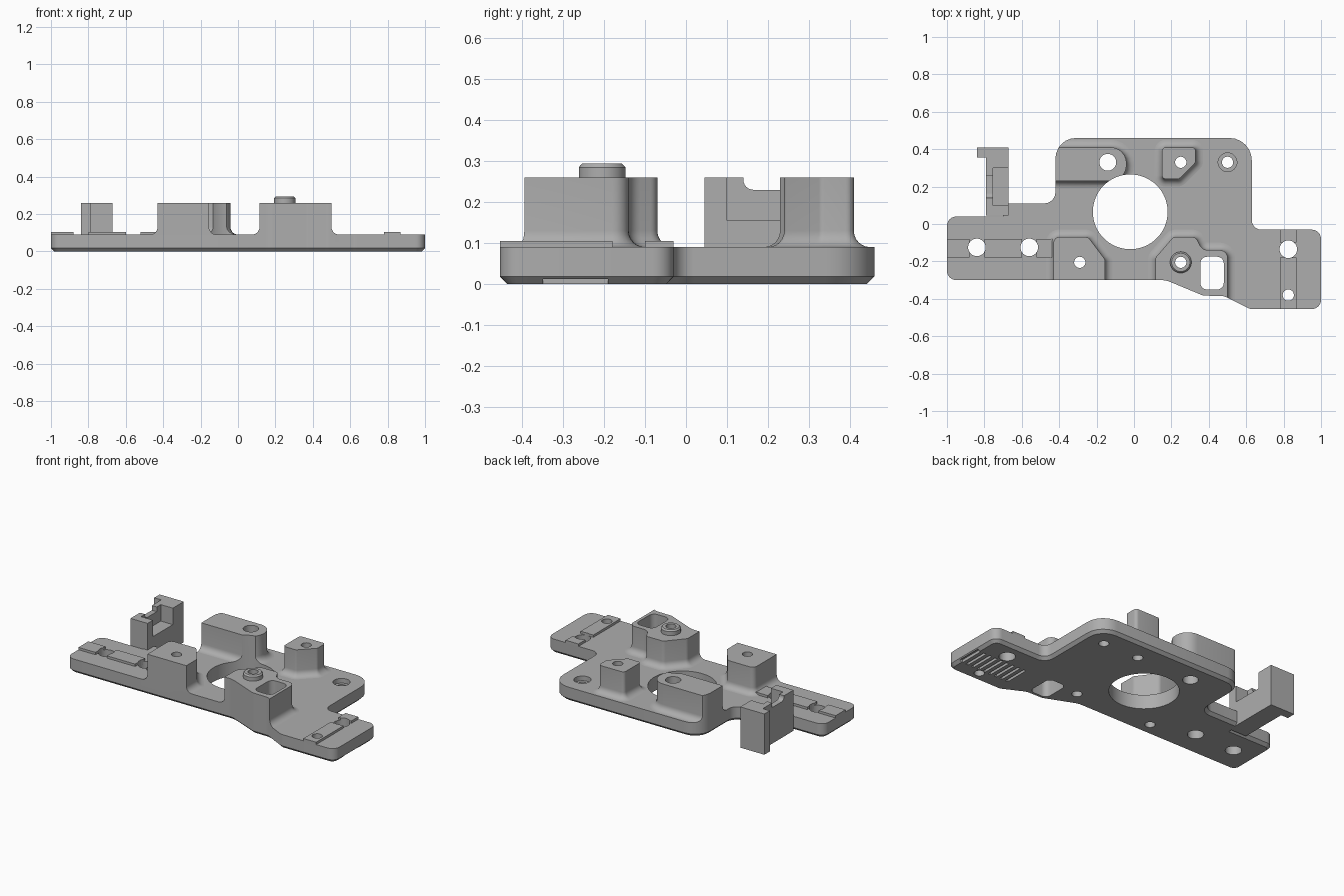
import bpy, bmesh, math
from mathutils import Vector

cube = bpy.data.objects.get("Cube")
if cube:
    bpy.data.objects.remove(cube, do_unlink=True)

grey = bpy.data.materials.new("light_grey")
grey.use_nodes = True
tone = (0.42, 0.42, 0.42, 1)
grey.diffuse_color = tone
grey.node_tree.nodes["Principled BSDF"].inputs["Base Color"].default_value = tone

T, H = 0.09, 0.26      # plate thickness, boss height
PAD = 0.105            # raised pad height


def rounded(corners, default=0.0, steps=6):
    """Counter-clockwise outline with each corner (x, y, radius) rounded."""
    out = []
    n = len(corners)
    for i, c in enumerate(corners):
        p = Vector(c[:2])
        r = c[2] if len(c) > 2 else default
        a = (Vector(corners[i - 1][:2]) - p).normalized()
        b = (Vector(corners[(i + 1) % n][:2]) - p).normalized()
        half = a.angle(b) / 2
        if r == 0:
            out.append(p)
            continue
        d = r / math.tan(half)
        mid = p + (a + b).normalized() * r / math.sin(half)
        s, e = p + a * d - mid, p + b * d - mid
        turn = s.angle_signed(e)
        for k in range(steps + 1):
            ang = -turn * k / steps
            ca, sa = math.cos(ang), math.sin(ang)
            out.append(mid + Vector((s.x * ca - s.y * sa, s.x * sa + s.y * ca)))
    return out


def rect(x0, x1, y0, y1, r=0.0):
    return rounded([(x0, y0), (x1, y0), (x1, y1), (x0, y1)], r)


def circle(x, y, r, n=40):
    return [Vector((x + r * math.cos(2 * math.pi * k / n),
                    y + r * math.sin(2 * math.pi * k / n))) for k in range(n)]


def grow(pts, d):
    """Offset an outline outwards by d."""
    out = []
    for i, p in enumerate(pts):
        a = (p - pts[i - 1]).normalized()
        b = (pts[(i + 1) % len(pts)] - p).normalized()
        na, nb = Vector((a.y, -a.x)), Vector((b.y, -b.x))
        m = (na + nb).normalized()
        out.append(p + m * d / max(m.dot(na), 0.4))
    return out


def loft(bm, pts, levels, sideways=False):
    """Stack the outline through (offset, height) levels and cap the ends."""
    rings = []
    for d, z in levels:
        ring = grow(pts, d) if d else pts
        rings.append([bm.verts.new((z, p.x, p.y) if sideways else (p.x, p.y, z)) for p in ring])
    n = len(pts)
    for lo, hi in zip(rings, rings[1:]):
        for i in range(n):
            j = (i + 1) % n
            bm.faces.new((lo[i], lo[j], hi[j], hi[i]))
    bm.faces.new(rings[0][::-1])
    bm.faces.new(rings[-1])


def build(name, shapes):
    bm = bmesh.new()
    for s in shapes:
        loft(bm, *s)
    bmesh.ops.recalc_face_normals(bm, faces=bm.faces)
    me = bpy.data.meshes.new(name)
    bm.to_mesh(me)
    bm.free()
    me.materials.append(grey)
    ob = bpy.data.objects.new(name, me)
    bpy.context.scene.collection.objects.link(ob)
    return ob


def boolean(ob, tool, op):
    m = ob.modifiers.new(op.title(), 'BOOLEAN')
    m.object, m.operation, m.solver = tool, op, 'EXACT'


def prism(pts, z0, z1):
    return (pts, [(0, z0), (0, z1)])


# Plate outline
outline = rounded([
    (-1, -.30, .05), (.17, -.30, .12), (.37, -.383, .05), (.48, -.385, .06), (.62, -.455, .06),
    (1, -.455, .05), (1, -.03, .05), (.63, -.03, .05), (.63, .46, .12), (-.42, .46, .11),
    (-.42, .11, .06), (-.70, .11, 0), (-.70, .04, 0), (-1, .04, .05)])
plate = build("base_plate", [(outline, [(-.018, 0), (0, .018), (0, T)])])

# Bosses with a filleted foot
FIL = 0.04
foot = [(FIL, .05), (FIL, T)]
foot += [(FIL * (1 - math.sin(a)), T + FIL * (1 - math.cos(a)))
         for a in [math.radians(15 * k) for k in range(1, 6)]]
foot += [(0, T + FIL), (0, H)]
boss_outlines = {
    "back_block": rounded([(-.46, .23, .03), (-.04, .23, .085), (-.04, .41, .085),
                           (-.42, .41, .07), (-.46, .36, .01)]),
    "back_post": rounded([(.15, .24), (.24, .24), (.33, .33), (.33, .41), (.15, .41)], .02),
    "front_right_boss": rounded([(-.43, -.36), (-.155, -.36), (-.155, -.19),
                                 (-.245, -.07), (-.43, -.07)], .03),
    "front_left_boss": rounded([(.115, -.48, .02), (.50, -.48, .02), (.50, -.14, .04),
                                (.365, -.14, .05), (.33, -.07, .03), (.21, -.07, .03),
                                (.115, -.18, .03)]),
}
bosses = [build(n, [(o, foot)]) for n, o in boss_outlines.items()]

# Collar round the front screw hole
collar = build("screw_collar", [(circle(.25, -.205, .057), [(0, .24), (0, .285), (-.008, .294)])])

# Raised pads on both tabs
pads = build("raised_pads", [prism(rect(*r), T - .02, PAD) for r in (
    (-1, -.88, -.18, -.08), (-.80, -.60, -.18, -.08), (-.52, -.42, -.18, -.08),
    (.78, .87, -.455, -.18), (.78, .87, -.10, -.03))])

# Upright bracket: notched outer wall, pocket floor, end posts and lip
wall = rounded([(.045, 0, 0), (.36, 0, 0), (.36, H, 0), (.26, H, 0), (.26, .23, 0),
                (.14, .23, .025), (.14, H, 0), (.045, H, 0)])
bracket = build("upright_bracket", [
    (wall, [(0, -.79), (0, -.755)], True),
    prism(rect(-.756, -.67, .045, .36), 0, .155),
    prism(rect(-.756, -.67, .045, .10), .15, H),
    prism(rect(-.756, -.67, .30, .36), .15, H),
    prism(rect(-.84, -.67, .355, .41), 0, H)])

# Cutters: through holes, counterbore and underside grooves
holes = [(-.02, .065, .20), (-.14, .33, .045), (.25, .33, .03), (.5, .33, .03),
         (-.29, -.205, .03), (.25, -.205, .03), (-.84, -.125, .047), (-.56, -.125, .047),
         (.825, -.135, .047), (.825, -.38, .03)]
shapes = [prism(circle(x, y, r, 64 if r > .1 else 32), -.1, .5) for x, y, r in holes]
shapes.append(prism(rect(.355, .48, -.35, -.175, .035), -.1, .5))
hole_cutter = build("hole_cutter", shapes)
groove_cutter = build("groove_cutter", [prism(rect(x, x + .018, -.35, -.19), -.05, .018)
                                        for x in [.64 + .042 * k for k in range(9)]])
bore_cutter = build("counterbore_cutter", [prism(circle(.5, .33, .05), .06, .3)])
edge_tool = build("edge_trimmer", [prism(outline, 0.02, .6)])
tools = [hole_cutter, groove_cutter, bore_cutter, edge_tool]

for ob in bosses:
    boolean(ob, edge_tool, 'INTERSECT')
for ob in bosses + [plate, collar, pads]:
    boolean(ob, hole_cutter, 'DIFFERENCE')
boolean(plate, groove_cutter, 'DIFFERENCE')
boolean(plate, bore_cutter, 'DIFFERENCE')

# Bake the cuts, drop the cutters, shade
parts = bosses + [plate, collar, pads, bracket]
bpy.context.view_layer.update()
deps = bpy.context.evaluated_depsgraph_get()
baked = [bpy.data.meshes.new_from_object(ob.evaluated_get(deps)) for ob in parts]
for ob, me in zip(parts, baked):
    ob.modifiers.clear()
    ob.data = me
for t in tools:
    bpy.data.objects.remove(t, do_unlink=True)
for ob in bpy.context.view_layer.objects:
    ob.select_set(ob in parts)
bpy.context.view_layer.objects.active = plate
bpy.ops.object.shade_smooth_by_angle(angle=math.radians(30))
